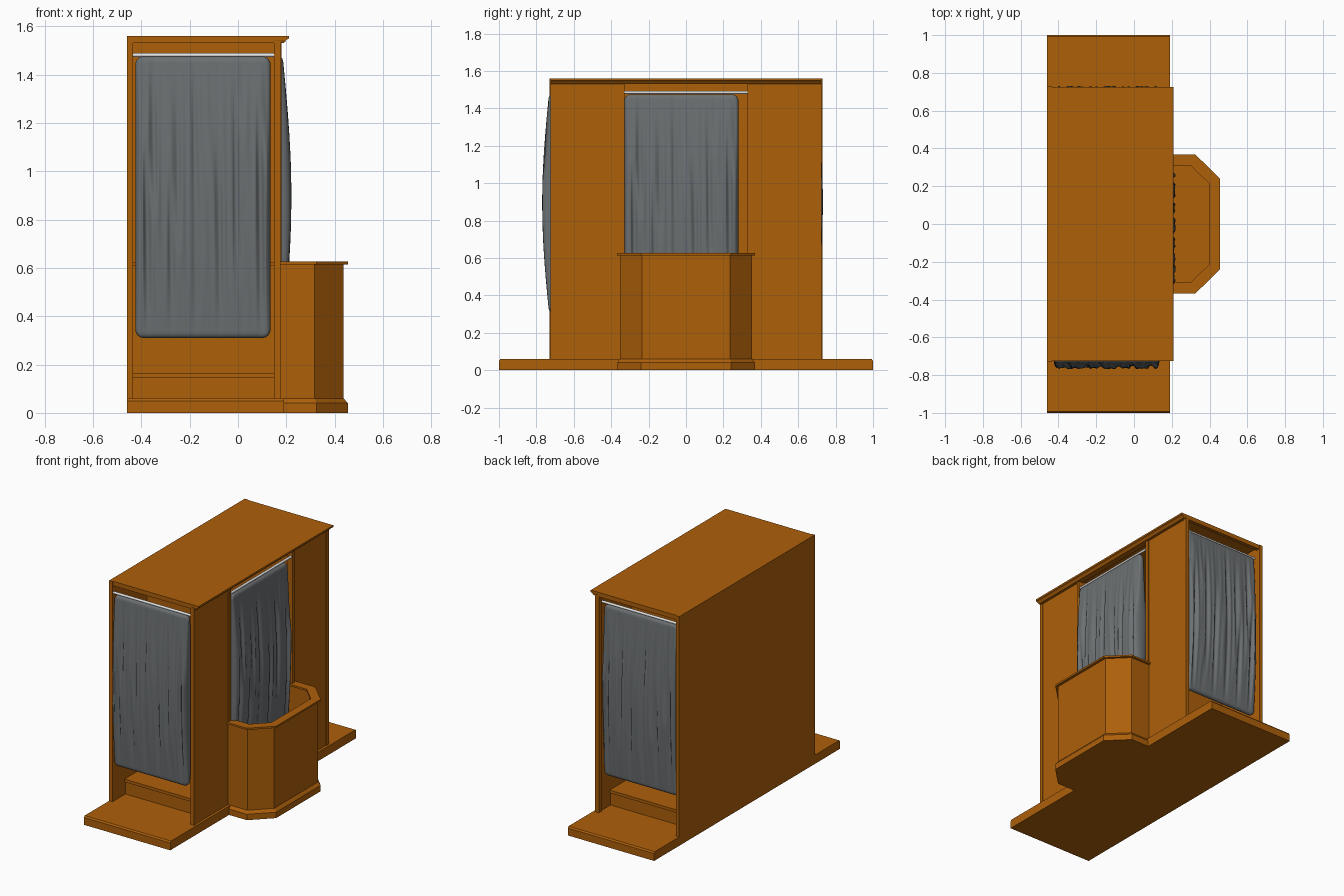
import bpy, bmesh, math
from mathutils import Vector

if "Cube" in bpy.data.objects:
    bpy.data.objects.remove(bpy.data.objects["Cube"])


def material(name, rgb):
    m = bpy.data.materials.new(name)
    m.diffuse_color = (*rgb, 1)
    m.use_nodes = True
    m.node_tree.nodes["Principled BSDF"].inputs["Base Color"].default_value = m.diffuse_color
    return m


WOOD = material("orange brown wood", (0.42, 0.115, 0.003))
CLOTH = material("grey cloth", (0.15, 0.162, 0.168))
METAL = material("pale metal", (0.8, 0.8, 0.8))


def finish(bm, name, mat):
    bmesh.ops.recalc_face_normals(bm, faces=bm.faces)
    me = bpy.data.meshes.new(name)
    bm.to_mesh(me)
    bm.free()
    me.materials.append(mat)
    ob = bpy.data.objects.new(name, me)
    bpy.context.collection.objects.link(ob)
    return ob


def loft(name, rings, mat=WOOD):
    """Solid skinned through closed rings of 3D points, capped at both ends."""
    bm = bmesh.new()
    vs = [[bm.verts.new(p) for p in r] for r in rings]
    n = len(vs[0])
    for a, b in zip(vs, vs[1:]):
        for i in range(n):
            j = (i + 1) % n
            bm.faces.new((a[i], a[j], b[j], b[i]))
    bm.faces.new(vs[0])
    bm.faces.new(vs[-1])
    return finish(bm, name, mat)


def rect(x0, x1, y0, y1, z):
    return [(x0, y0, z), (x1, y0, z), (x1, y1, z), (x0, y1, z)]


def box(name, x0, x1, y0, y1, z0, z1):
    return loft(name, [rect(x0, x1, y0, y1, z0), rect(x0, x1, y0, y1, z1)])


# Base platform with slightly chamfered ends
loft("base_platform", [rect(-.46, .19, -1, 1, 0), rect(-.46, .19, -1, 1, .05),
                       rect(-.46, .19, -.992, .992, .06)])

# Back wall and roof
box("back_wall", -.46, -.435, -.73, .73, .06, 1.56)
box("roof", -.455, .18, -.725, .725, 1.545, 1.56)
loft("front_cornice", [rect(.15, .19, -.72, .72, 1.53), rect(.15, .2, -.725, .725, 1.543),
                       rect(.15, .21, -.725, .725, 1.548), rect(.15, .21, -.725, .725, 1.56)])

# Both side compartments
for s, side in ((-1, "left"), (1, "right")):
    def sbox(name, x0, x1, a, b, z0, z1):
        box(side + "_" + name, x0, x1, min(s * a, s * b), max(s * a, s * b), z0, z1)
    sbox("front_panel", .155, .172, .34, .71, .06, 1.54)
    sbox("corner_post", .148, .176, .70, .725, .06, 1.54)
    sbox("door_trim", .14, .18, .33, .352, .06, 1.535)
    sbox("partition", -.436, .156, .34, .358, .06, 1.546)
    sbox("side_header", -.436, .15, .70, .725, 1.53, 1.546)
    sbox("kneeler_body", -.434, .154, .358, .59, .06, .145)
    sbox("kneeler_top", -.435, .155, .358, .60, .145, .165)
    sbox("arm_shelf", -.435, .155, .358, .43, .61, .625)


# Half-octagon pulpit front
def half_oct(w, xm, x1, c, x0=.17):
    return [(x0, -w), (xm, -w), (x1, -c), (x1, c), (xm, w), (x0, w)]


def at(path, z):
    return [(x, y, z) for x, y in path]


wide = half_oct(.368, .325, .455, .24)
body = half_oct(.353, .317, .437, .235)
body_u = body + half_oct(.33, .307, .412, .225)[::-1]
trim_u = wide + half_oct(.31, .3, .4, .212)[::-1]
loft("pulpit_plinth", [at(wide, 0), at(wide, .04), at(body, .06)])
loft("pulpit_wall", [at(body_u, .055), at(body_u, .615)])
loft("pulpit_rail", [at(trim_u, .614), at(trim_u, .626)])


# Curtains: padded cloth with drifting vertical folds
def curtain(name, width, place, seed):
    z0, z1, nu, nv, r = .31, 1.475, 100, 50, .035
    H = z1 - z0
    bm = bmesh.new()
    for side in (1, -1):
        g = []
        for j in range(nv + 1):
            v = .5 - .5 * math.cos(math.pi * j / nv)
            row = []
            for i in range(nu + 1):
                u = .5 - .5 * math.cos(math.pi * i / nu)
                d = max(0, r - min(v, 1 - v) * H)
                inset = r - math.sqrt(max(0, r * r - d * d))
                a = (u - .5) * (width - 2 * inset)
                edge = min(u, 1 - u) * width
                edge = min(edge, min(v, 1 - v) * H) / .02
                e = math.sqrt(max(0, 1 - (1 - min(1, edge)) ** 2))
                bulge = math.sin(math.pi * v)
                ph = seed + .5 * math.sin(4.2 * v + 7 * u)
                f = math.sin(38 * u + 1.6 * ph) + .5 * math.sin(67 * u - 2.3 * ph + 2 * v)
                f = 1 - abs(f) if f < 0 else 1 - .35 * f
                t = e * (.018 + bulge * (.021 + .015 * f))
                row.append(bm.verts.new(place(a, side * t, z0 + v * H)))
            g.append(row)
        for j in range(nv):
            for i in range(nu):
                bm.faces.new((g[j][i], g[j][i + 1], g[j + 1][i + 1], g[j + 1][i]))
    bmesh.ops.remove_doubles(bm, verts=bm.verts, dist=1e-5)
    ob = finish(bm, name, CLOTH)
    for p in ob.data.polygons:
        p.use_smooth = True


curtain("left_curtain", .56, lambda a, t, z: (a - .145, t - .715, z), .3)
curtain("right_curtain", .56, lambda a, t, z: (a - .145, t + .678, z), .3)
curtain("front_curtain", .61, lambda a, t, z: (.167 + t, a - .025, z), .3)


# Curtain rods
def rod(name, p, q, rad=.008):
    p, q = Vector(p), Vector(q)
    bm = bmesh.new()
    bmesh.ops.create_cone(bm, cap_ends=True, segments=12, radius1=rad, radius2=rad, depth=(q - p).length)
    bm.transform((q - p).to_track_quat('Z', 'Y').to_matrix().to_4x4())
    bmesh.ops.translate(bm, verts=bm.verts, vec=(p + q) / 2)
    finish(bm, name, METAL)


rod("left_rod", (-.436, -.715, 1.48), (.15, -.715, 1.48))
rod("right_rod", (-.436, .678, 1.48), (.156, .678, 1.48))
rod("front_rod", (.167, -.331, 1.485), (.167, .331, 1.485))
